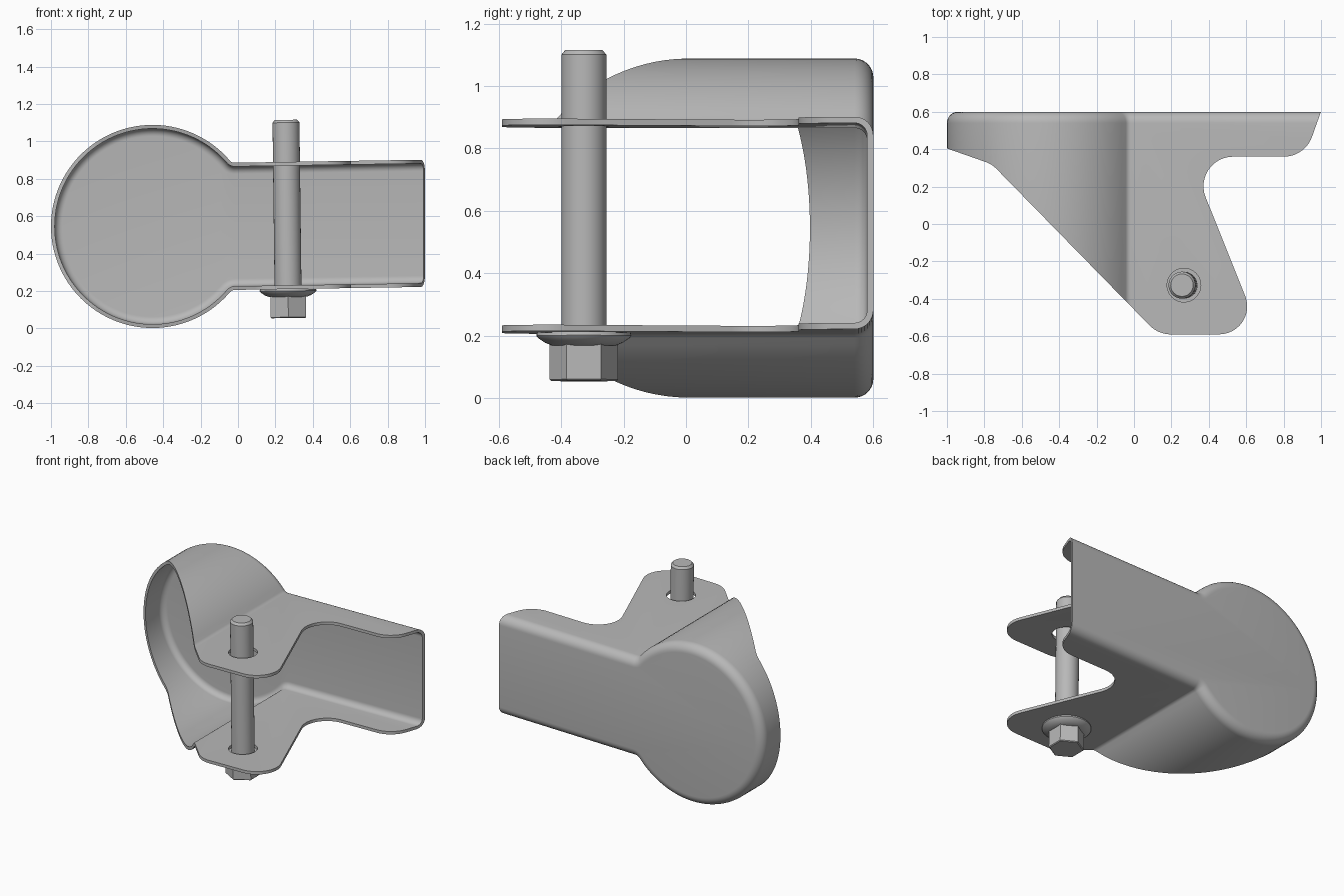
import bpy, bmesh, math
from math import sin, cos, pi
from mathutils import Vector, Matrix

cube = bpy.data.objects.get("Cube")
if cube:
    bpy.data.objects.remove(cube, do_unlink=True)

steel = bpy.data.materials.new("grey_steel")
steel.use_nodes = True
steel.diffuse_color = (0.48, 0.48, 0.48, 1)
steel.node_tree.nodes["Principled BSDF"].inputs["Base Color"].default_value = steel.diffuse_color

CX, CZ, R = -0.457, 0.545, 0.543    # round cup
ARM, FILLET = 0.34, 0.035           # half height of the arm, cup-to-arm fillet
BACK, EDGE, WALL = 0.6, 0.06, 0.02  # back plane, edge radius, sheet thickness
BOLT = Vector((0.267, -0.327, 0))


def loft(name, rings):
    """Closed solid through rings of equal point count."""
    bm = bmesh.new()
    rows = [[bm.verts.new(p) for p in ring] for ring in rings]
    for a, b in zip(rows, rows[1:]):
        for i in range(len(a)):
            j = (i + 1) % len(a)
            bm.faces.new((a[i], a[j], b[j], b[i]))
    bm.faces.new(rows[0])
    bm.faces.new(rows[-1])
    bmesh.ops.recalc_face_normals(bm, faces=bm.faces)
    mesh = bpy.data.meshes.new(name)
    bm.to_mesh(mesh)
    bm.free()
    mesh.materials.append(steel)
    ob = bpy.data.objects.new(name, mesh)
    bpy.context.collection.objects.link(ob)
    return ob


def activate(ob):
    bpy.ops.object.select_all(action='DESELECT')
    ob.select_set(True)
    bpy.context.view_layer.objects.active = ob


def boolean(ob, cutter, operation):
    activate(ob)
    mod = ob.modifiers.new("cut", 'BOOLEAN')
    mod.object, mod.operation, mod.solver = cutter, operation, 'EXACT'
    bpy.ops.object.modifier_apply(modifier=mod.name)
    bpy.data.objects.remove(cutter, do_unlink=True)


def keyhole(inset, end, y):
    """Cup circle flowing into a straight arm, inset inwards."""
    fx = math.sqrt((R + FILLET) ** 2 - (ARM + FILLET) ** 2)
    fz = ARM + FILLET
    a0 = math.atan2(fz, fx)
    half = [(end - CX, ARM - inset)]
    for i in range(7):
        a = -pi / 2 + (a0 - pi / 2) * i / 6
        half.append((fx + (FILLET + inset) * cos(a), fz + (FILLET + inset) * sin(a)))
    half += [((R - inset) * cos(a), (R - inset) * sin(a))
             for a in (a0 + (pi - a0) * i / 40 for i in range(1, 41))]
    pts = half + [(x, -z) for x, z in reversed(half[:-1])]
    return [(CX + x, y, CZ + z + 0.016 * max(0, CX + x + 0.05)) for x, z in pts]


def pressing(name, front, end, inset, back, radius):
    """Keyhole solid with a rounded rear edge."""
    rings = [keyhole(inset, end, front)]
    for i in range(9):
        a = pi / 2 * i / 8
        rings.append(keyhole(inset + radius * (1 - cos(a)), end, back - radius + radius * sin(a)))
    return loft(name, rings)


def rounded(corners, steps=12):
    """Polygon with each corner (x, y, radius) replaced by an arc."""
    out = []
    for i, (x, y, r) in enumerate(corners):
        p = Vector((x, y))
        if not r:
            out.append(p)
            continue
        u = (Vector(corners[i - 1][:2]) - p).normalized()
        v = (Vector(corners[(i + 1) % len(corners)][:2]) - p).normalized()
        half = u.angle(v) / 2
        centre = p + (u + v).normalized() * r / sin(half)
        s, e = p + u * r / math.tan(half) - centre, p + v * r / math.tan(half) - centre
        turn = pi - 2 * half
        for k in range(steps + 1):
            t = k / steps
            out.append(centre + (s * sin((1 - t) * turn) + e * sin(t * turn)) / sin(turn))
    return out


def circle(r, z, n=48, start=0.0):
    return [(r * cos(start + 2 * pi * i / n), r * sin(start + 2 * pi * i / n), z) for i in range(n)]


# Bracket: hollow pressing trimmed to its side-plate outline
bracket = pressing("bracket", -0.7, 1.2, 0, BACK, EDGE)
boolean(bracket, pressing("hollow", -0.8, 1.3, WALL, BACK - WALL, EDGE - WALL), 'DIFFERENCE')
outline = rounded([(-1.2, 0.7, 0), (-1.2, 0.474, 0), (-0.76, 0.32, 0.15), (0.13, -0.59, 0.16),
                   (0.677, -0.59, 0.15), (0.296, 0.36, 0.158), (0.914, 0.36, 0.16), (1.035, 0.7, 0)])
trim = loft("trim", [[(p.x, p.y, z) for p in outline] for z in (-0.2, 1.3)])
boolean(bracket, trim, 'INTERSECT')

# Bolt holes through both side plates
drill = loft("drill", [circle(0.09, z) for z in (-0.2, 1.3)])
drill.data.transform(Matrix.Translation(BOLT))
boolean(bracket, drill, 'DIFFERENCE')

# Bolt: chamfered shank, washer flange and hexagonal head
shank = loft("bolt_shank", [circle(r, z) for r, z in
                            ((0.072, 0.18), (0.072, 1.1), (0.06, 1.115))])
flange = loft("bolt_flange", [circle(r, z) for r, z in
                              ((0.1, 0.168), (0.125, 0.178), (0.148, 0.194),
                               (0.152, 0.2), (0.15, 0.21))])
head = loft("bolt_head", [circle(r, z, 6, pi / 6) for r, z in
                          ((0.104, 0.055), (0.11, 0.06), (0.11, 0.18))])
lean = Matrix.Translation(BOLT + Vector((0.003, 0, 0))) @ Matrix.Rotation(math.radians(-0.7), 4, 'Y')
for part in (shank, flange, head):
    part.data.transform(lean)

for ob in (bracket, shank, flange, head):
    activate(ob)
    bpy.ops.object.shade_smooth_by_angle(angle=math.radians(30))
